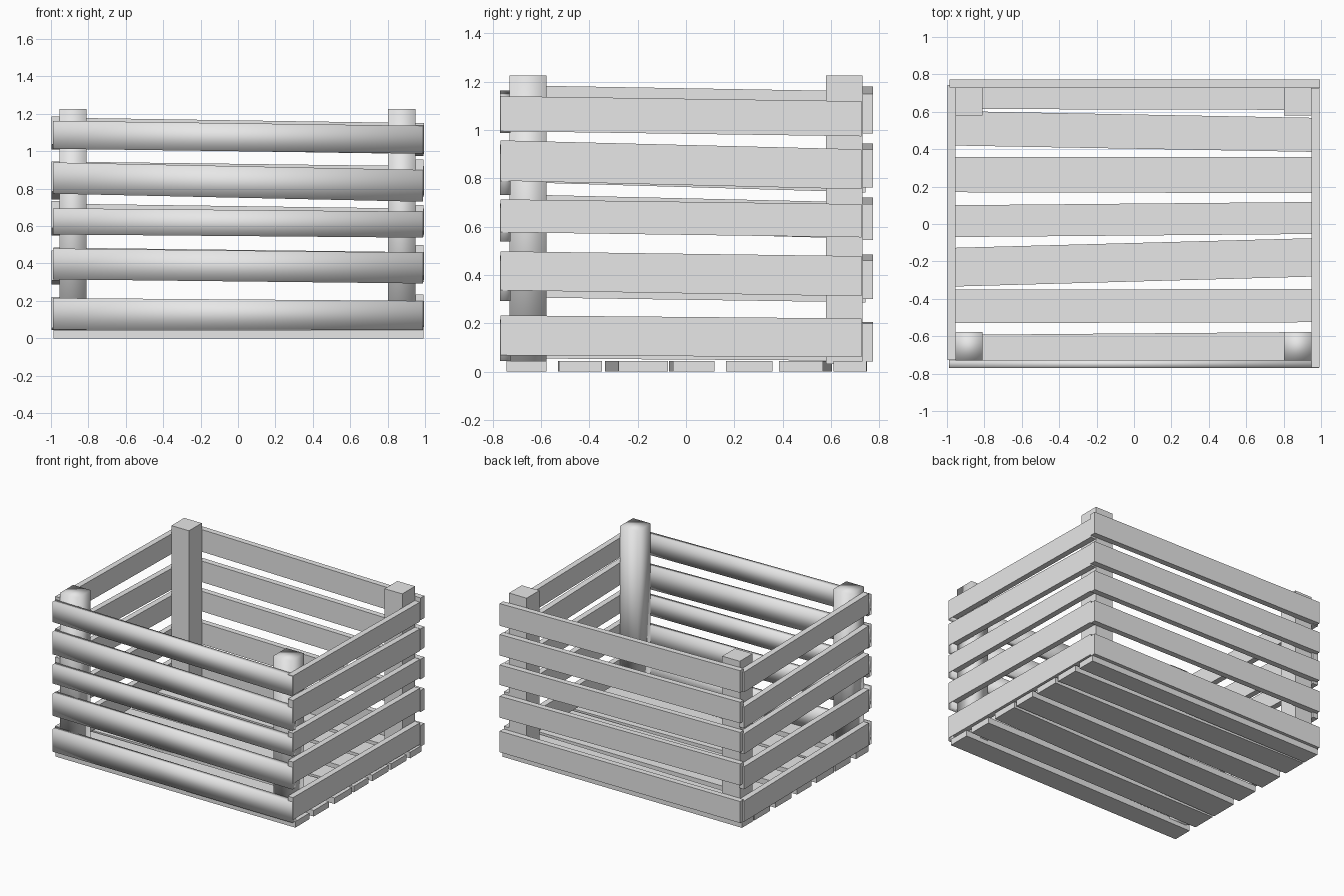
import bpy
import bmesh

cube = bpy.data.objects.get("Cube")
if cube:
    bpy.data.objects.remove(cube, do_unlink=True)

# One plain grey for the whole crate
grey = bpy.data.materials.new("plain_grey")
grey.use_nodes = True
colour = (0.8, 0.8, 0.8, 1)
grey.diffuse_color = colour
grey.node_tree.nodes["Principled BSDF"].inputs["Base Color"].default_value = colour


def board(name, axis, ends, thick, start, end, smooth=False):
    """Board along x, y or flat, whose low/high edges differ at each end."""
    bm = bmesh.new()
    bmesh.ops.create_cube(bm, size=1)
    for v in bm.verts:
        along = ends[v.co.x > 0]
        across = thick[v.co.y > 0]
        edge = (start, end)[v.co.x > 0][v.co.z > 0]
        v.co = {"x": (along, across, edge),
                "y": (across, along, edge),
                "flat": (along, edge, across)}[axis]
    bmesh.ops.recalc_face_normals(bm, faces=bm.faces)
    for f in bm.faces:
        f.smooth = smooth
    mesh = bpy.data.meshes.new(name)
    bm.to_mesh(mesh)
    bm.free()
    mesh.materials.append(grey)
    obj = bpy.data.objects.new(name, mesh)
    bpy.context.collection.objects.link(obj)
    return obj


def wall(name, axis, ends, thick, rows, smooth=False):
    """Stack of slats; each row is low, high at the start, then drop, shrink."""
    for i, (low, high, low_end, high_end) in enumerate(rows, 1):
        board(f"{name}_{i}", axis, ends, thick,
              (low, high), (low_end, high_end), smooth)


# Wall slats, from the bottom up, slightly crooked
wall("front_slat", "x", (-0.99, 0.988), (-0.77, -0.727), [
    (0.047, 0.215, 0.045, 0.20),
    (0.315, 0.48, 0.293, 0.458),
    (0.555, 0.695, 0.538, 0.677),
    (0.773, 0.94, 0.73, 0.90),
    (1.013, 1.163, 0.987, 1.136)], smooth=True)
wall("back_slat", "x", (-0.987, 0.995), (0.73, 0.773), [
    (0.045, 0.205, 0.043, 0.20),
    (0.325, 0.485, 0.30, 0.46),
    (0.57, 0.72, 0.544, 0.693),
    (0.788, 0.945, 0.763, 0.92),
    (1.015, 1.18, 0.985, 1.15)])
wall("left_slat", "y", (-0.768, 0.727), (0.948, 0.991), [
    (0.068, 0.233, 0.06, 0.22),
    (0.337, 0.498, 0.312, 0.478),
    (0.577, 0.713, 0.556, 0.693),
    (0.79, 0.957, 0.755, 0.92),
    (0.995, 1.14, 0.974, 1.119)])
wall("right_slat", "y", (-0.727, 0.742), (-0.998, -0.955), [
    (0.055, 0.22, 0.045, 0.20),
    (0.308, 0.47, 0.287, 0.455),
    (0.59, 0.734, 0.55, 0.70),
    (0.785, 0.945, 0.742, 0.90),
    (1.035, 1.185, 1.01, 1.16)])

# Floor slats, from front to back
wall("floor_slat", "flat", (-0.987, 0.992), (0, 0.045), [
    (-0.74, -0.593, -0.742, -0.577),
    (-0.53, -0.35, -0.525, -0.348),
    (-0.335, -0.128, -0.28, -0.075),
    (-0.07, 0.10, -0.053, 0.118),
    (0.17, 0.358, 0.165, 0.358),
    (0.42, 0.604, 0.385, 0.567),
    (0.615, 0.75, 0.61, 0.746)])

# Corner posts: the front pair is soft shaded
for side, xs in (("right", (-0.955, -0.81)), ("left", (0.803, 0.948))):
    for face, ys in (("front", (-0.73, -0.578)), ("back", (0.58, 0.73))):
        board(f"{face}_{side}_post", "x", xs, ys,
              (0.032, 1.225), (0.032, 1.225), face == "front")
